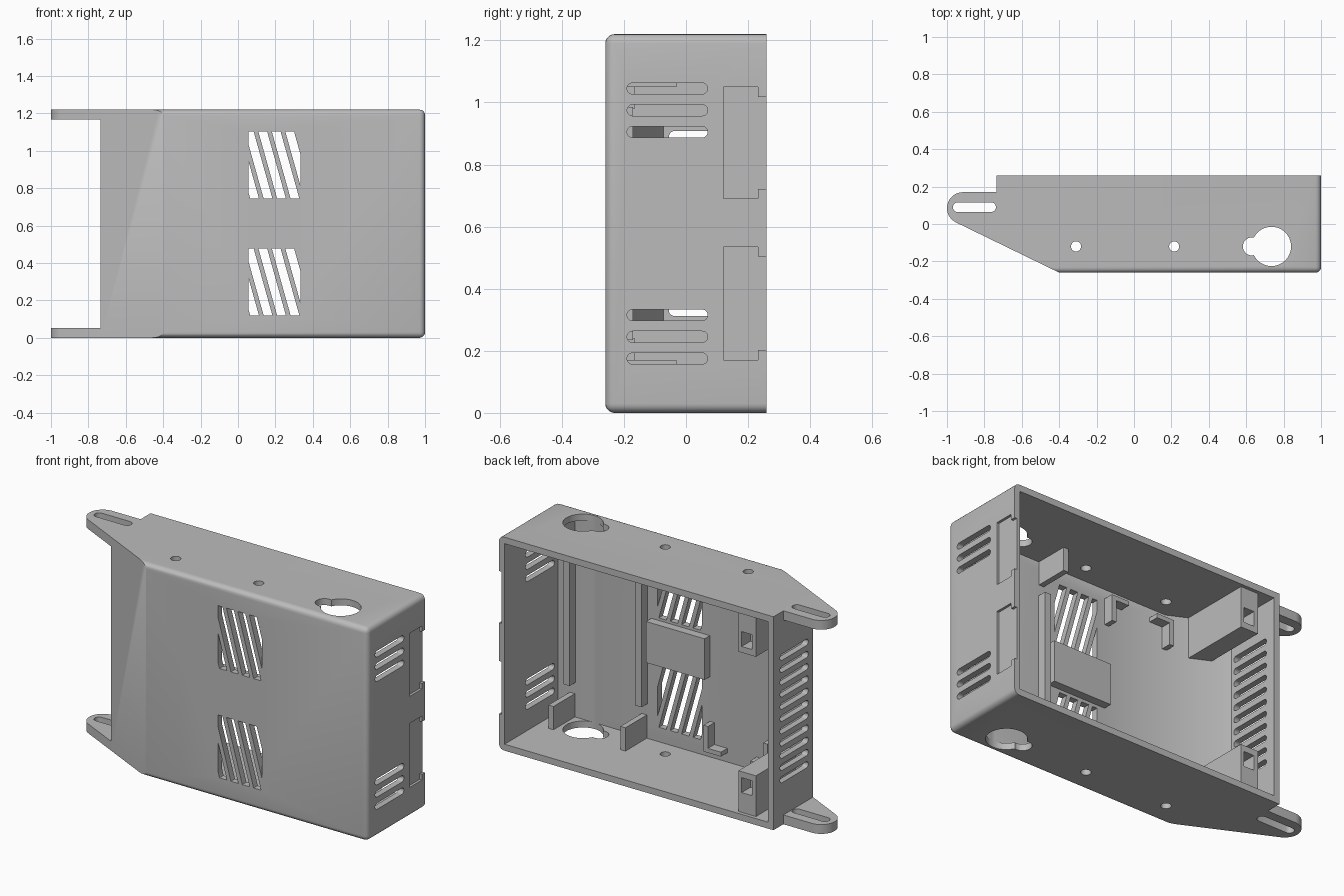
import bpy, bmesh
from math import sin, cos, pi

if "Cube" in bpy.data.objects:
    bpy.data.objects.remove(bpy.data.objects["Cube"])

grey = bpy.data.materials.new("light grey plastic")
grey.use_nodes = True
grey.diffuse_color = (0.5, 0.5, 0.5, 1)
grey.node_tree.nodes["Principled BSDF"].inputs["Base Color"].default_value = (0.5, 0.5, 0.5, 1)

H, T, FRONT, INNER = 1.22, 0.037, -0.26, -0.223
MAP = {"x": lambda u, v, w: (w, u, v),
       "y": lambda u, v, w: (u, w, v),
       "z": lambda u, v, w: (u, v, w)}


def prism(name, polys, axis, lo, hi, round_edge=None):
    """Extrude flat outlines along an axis, optionally rounding chosen edges."""
    bm = bmesh.new()
    for poly in polys:
        a = [bm.verts.new(MAP[axis](u, v, lo)) for u, v in poly]
        b = [bm.verts.new(MAP[axis](u, v, hi)) for u, v in poly]
        bm.faces.new(a)
        bm.faces.new(b[::-1])
        for i in range(len(a)):
            j = (i + 1) % len(a)
            bm.faces.new((a[i], b[i], b[j], a[j]))
    bmesh.ops.recalc_face_normals(bm, faces=bm.faces[:])
    if round_edge:
        edges = [e for e in bm.edges if round_edge(*[v.co for v in e.verts])]
        bmesh.ops.bevel(bm, geom=edges, offset=0.03, segments=5,
                        profile=0.5, affect="EDGES")
    mesh = bpy.data.meshes.new(name)
    bm.to_mesh(mesh)
    bm.free()
    mesh.materials.append(grey)
    ob = bpy.data.objects.new(name, mesh)
    bpy.context.collection.objects.link(ob)
    return ob


def cut(target, polys, axis, lo, hi):
    cutter = prism("cutter", polys, axis, lo, hi)
    cutter.hide_render = True
    mod = target.modifiers.new("cut", "BOOLEAN")
    mod.operation, mod.solver, mod.object = "DIFFERENCE", "EXACT", cutter
    bpy.context.view_layer.objects.active = target
    bpy.ops.object.modifier_apply(modifier=mod.name)
    bpy.data.objects.remove(cutter)


def rect(u0, u1, v0, v1):
    return [(u0, v0), (u1, v0), (u1, v1), (u0, v1)]


def arc(cu, cv, r, start, end, n):
    angles = [start + (end - start) * i / n for i in range(n + 1)]
    return [(cu + r * cos(t), cv + r * sin(t)) for t in angles]


def circle(cu, cv, r, n=32):
    return arc(cu, cv, r, 0, 2 * pi, n)[:-1]


def slot(u0, u1, v, r):
    return (arc(u1 - r, v, r, -pi / 2, pi / 2, 10)
            + arc(u0 + r, v, r, pi / 2, 1.5 * pi, 10))


def clip(poly, limit, side):
    """Keep the part of an outline where side * u <= side * limit."""
    out = []
    for p, q in zip(poly, poly[1:] + poly[:1]):
        inside_p, inside_q = side * p[0] <= side * limit, side * q[0] <= side * limit
        if inside_p:
            out.append(p)
        if inside_p != inside_q:
            t = (limit - p[0]) / (q[0] - p[0])
            out.append((limit, p[1] + t * (q[1] - p[1])))
    return out


def rounded(a, b):
    on_front = a.y < -0.25 and b.y < -0.25
    on_side = a.x > 0.99 and b.x > 0.99
    along_front = on_front and abs(a.x - b.x) > 0.5
    return along_front or (on_side and (on_front or abs(a.y - b.y) > 0.3))


# Hollow case, open at the back, with one slanted front corner
outline = [(-0.735, 0.26), (-0.735, -0.097), (-0.4, FRONT), (1, FRONT), (1, 0.26)]
case = prism("case", [outline], "z", 0, H, rounded)
cavity = [(-0.70, 0.4), (-0.70, -0.073), (-0.392, INNER), (0.965, INNER), (0.965, 0.4)]
cut(case, [cavity], "z", T, H - T)

# Slanted front vents
for z0 in (0.12, 0.745):
    bars = []
    for k in range(-2, 3):
        u = 0.109 + 0.072 * k
        bar = [(u, z0 + 0.357), (u + 0.047, z0 + 0.357), (u + 0.147, z0), (u + 0.1, z0)]
        bars.append(clip(clip(bar, 0.335, 1), 0.055, -1))
    cut(case, bars, "y", -0.4, -0.2)

# Side vents
cut(case, [slot(-0.19, 0.07, z, 0.018) for base in (0.175, 0.905)
           for z in (base, base + 0.07, base + 0.14)], "x", 0.9, 1.1)
cut(case, [slot(-0.055, 0.2, 0.26 + 0.07 * i, 0.018) for i in range(11)],
    "x", -0.8, -0.66)

# Shallow clip recesses on the side
for z0, z1 in ((0.17, 0.535), (0.69, 1.05)):
    tab = [(0.12, z0), (0.232, z0), (0.232, z0 + 0.032), (0.3, z0 + 0.032),
           (0.3, z1 - 0.032), (0.232, z1 - 0.032), (0.232, z1), (0.12, z1)]
    cut(case, [tab], "x", 0.986, 1.1)

# Screw holes and cable openings through both ends
cut(case, [circle(-0.31, -0.12, 0.027), circle(0.215, -0.12, 0.027),
           circle(0.735, -0.12, 0.105, 48)], "z", -0.1, H + 0.1)
cut(case, [circle(0.63, -0.12, 0.048)], "z", -0.1, H + 0.1)

parts = [case]

# Parts repeated at the bottom and mirrored at the top
for label in ("lower", "upper"):
    def span(a, b):
        return (a, b) if label == "lower" else (H - b, H - a)

    # Mounting ear with a long slot
    ear_outline = ([(-0.735, -0.097), (-0.735, 0.17)]
                   + arc(-0.915, 0.085, 0.085, pi / 2, pi / 2 + 2.7, 18))
    ear = prism(label + "_mounting_ear", [ear_outline], "z", *span(0, 0.053))
    cut(ear, [slot(-0.968, -0.738, 0.09, 0.026)], "z", -0.1, H + 0.1)
    parts.append(ear)

    # Screw block with a nut pocket
    block_outline = [(-0.61, -0.14), (-0.5, -0.195), (-0.5, 0.24), (-0.61, 0.24)]
    block = prism(label + "_screw_block", [block_outline], "z", *span(0.02, 0.27))
    cut(block, [rect(-0.585, -0.52, *span(0.15, 0.235))], "y", 0.16, 0.3)
    parts.append(block)

    # Gussets standing on the end wall
    for x in (0.42, 0.875):
        parts.append(prism(label + "_gusset", [rect(x - 0.016, x + 0.016, -0.24, -0.03)],
                           "z", *span(0.02, 0.17)))

    # L-shaped board holders
    for x, side in ((0.005, -1), (-0.4, 1)):
        z0, z1, z2 = 0.09, 0.115, 0.24
        ell = [(x, z0), (x + 0.11 * side, z0), (x + 0.11 * side, z1),
               (x + 0.028 * side, z1), (x + 0.028 * side, z2), (x, z2)]
        if label == "upper":
            ell = [(u, H - v) for u, v in ell]
        parts.append(prism(label + "_board_holder", [ell], "y", -0.24, -0.165))

# Long ribs and the raised centre plate on the inside of the front wall
for x in (0.42, 0.875):
    parts.append(prism("inner_rib", [rect(x - 0.02, x + 0.02, 0.235, 0.985)],
                       "y", -0.24, -0.17))
parts.append(prism("centre_plate", [rect(0.005, 0.375, 0.495, 0.73)], "y", -0.24, -0.175))

# Smooth the rounded edges, keep the rest sharp
for ob in bpy.context.selected_objects:
    ob.select_set(False)
for ob in parts:
    ob.select_set(True)
bpy.context.view_layer.objects.active = case
bpy.ops.object.shade_smooth_by_angle(angle=0.5)
